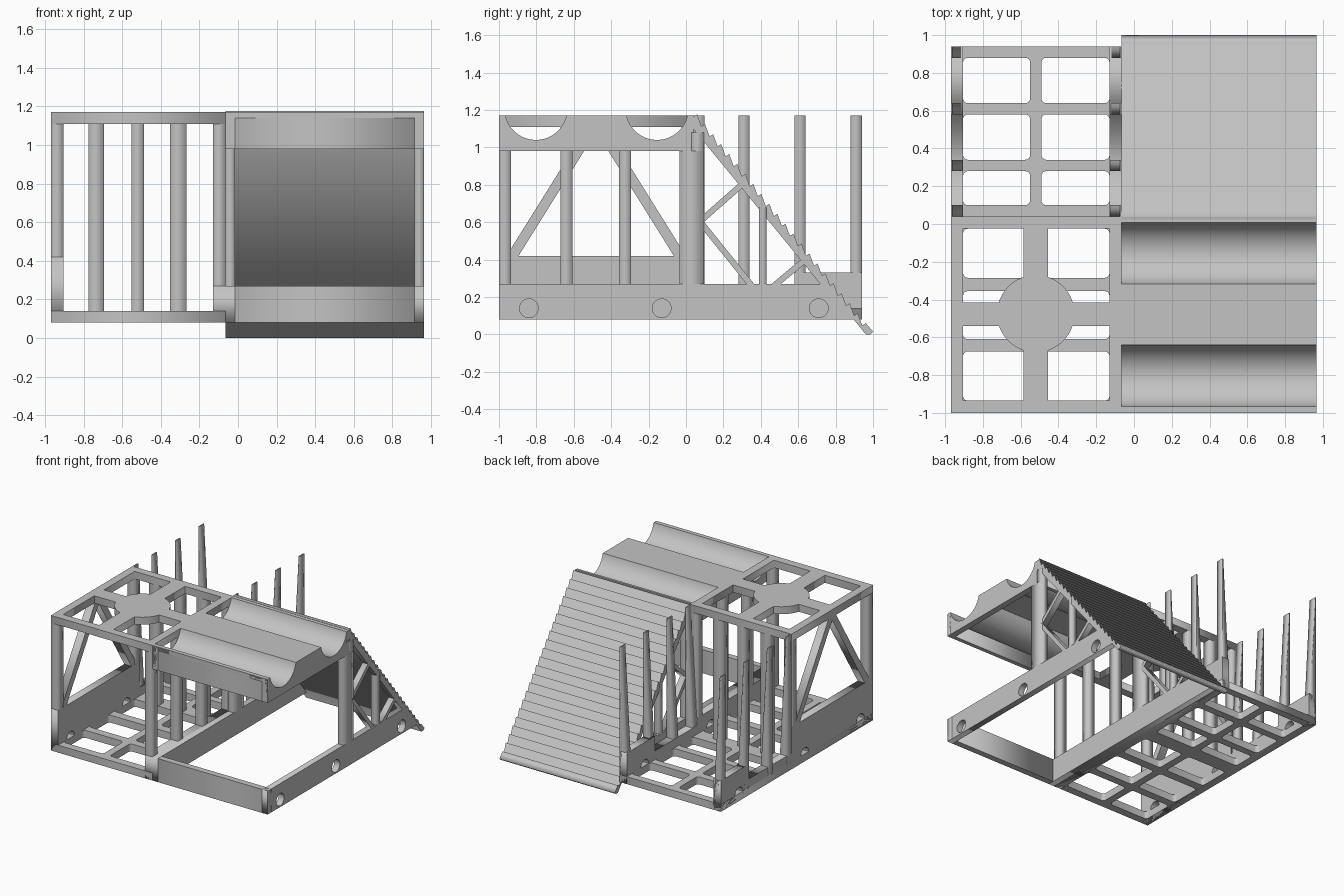
import bpy, math
from mathutils import Matrix

cube = bpy.data.objects.get("Cube")
if cube:
    bpy.data.objects.remove(cube)

grey = bpy.data.materials.new("plain_grey")
grey.use_nodes = True
grey.diffuse_color = (0.55, 0.55, 0.55, 1)
grey.node_tree.nodes["Principled BSDF"].inputs["Base Color"].default_value = (0.55, 0.55, 0.55, 1)

# Local XY profile plane onto world YZ, extruded along world X
SIDE = Matrix(((0, 0, 1, 0), (1, 0, 0, 0), (0, 1, 0, 0), (0, 0, 0, 1)))


def plate(name, loops, lo, hi, side=True):
    """Filled outline with holes, extruded along x (side) or z."""
    cu = bpy.data.curves.new(name, 'CURVE')
    cu.dimensions = '2D'
    cu.fill_mode = 'BOTH'
    cu.extrude = (hi - lo) / 2
    for loop in loops:
        sp = cu.splines.new('POLY')
        sp.points.add(len(loop) - 1)
        for p, (a, b) in zip(sp.points, loop):
            p.co = (a, b, 0, 1)
        sp.use_cyclic_u = True
    tmp = bpy.data.objects.new(name + "_curve", cu)
    bpy.context.collection.objects.link(tmp)
    dg = bpy.context.evaluated_depsgraph_get()
    me = bpy.data.meshes.new_from_object(tmp.evaluated_get(dg))
    bpy.data.objects.remove(tmp)
    me.transform(Matrix.Translation((0, 0, (lo + hi) / 2)))
    if side:
        me.transform(SIDE)
    me.materials.clear()
    me.materials.append(grey)
    ob = bpy.data.objects.new(name, me)
    bpy.context.collection.objects.link(ob)
    return ob


def rect(a0, a1, b0, b1):
    return [(a0, b0), (a1, b0), (a1, b1), (a0, b1)]


def round_rect(a0, a1, b0, b1, r=0.025):
    pts = []
    for i, (a, b) in enumerate([(a1 - r, b1 - r), (a0 + r, b1 - r), (a0 + r, b0 + r), (a1 - r, b0 + r)]):
        for k in range(5):
            t = math.pi / 2 * (i + k / 4)
            pts.append((a + r * math.cos(t), b + r * math.sin(t)))
    return pts


def circle(a, b, r, n=40):
    return [(a + r * math.cos(2 * math.pi * i / n), b + r * math.sin(2 * math.pi * i / n)) for i in range(n)]


def box(name, x0, x1, y0, y1, z0, z1):
    return plate(name, [rect(x0, x1, y0, y1)], z0, z1, side=False)


def bar(name, p, q, width, lo, hi):
    """Straight strut between two points of the side plane."""
    dy, dz = q[0] - p[0], q[1] - p[1]
    s = width / 2 / math.hypot(dy, dz)
    ny, nz = -dz * s, dy * s
    plate(name, [[(p[0] + ny, p[1] + nz), (p[0] - ny, p[1] - nz),
                  (q[0] - ny, q[1] - nz), (q[0] + ny, q[1] + nz)]], lo, hi)


L0, L1, M0, M1, N1, R0, R1 = -0.97, -0.905, -0.13, -0.065, -0.015, 0.915, 0.965
BOT, FLOOR, RAIL, TOP = 0.08, 0.14, 0.27, 1.17
HOLES = (-0.84, -0.13, 0.71)

# Floor grid with rounded openings
rows = [(-0.935, -0.675), (-0.61, -0.355), (-0.285, -0.025), (0.10, 0.28), (0.34, 0.58), (0.64, 0.88)]
cells = [round_rect(x0, x1, y0, y1) for y0, y1 in rows for x0, x1 in ((L1, -0.55), (-0.49, M0))]
plate("floor_grid", [rect(L0, M1, -1, 0.94)] + cells, BOT, FLOOR, side=False)

# Roof frame: rim, cross bars and centre disc
plate("roof_rim", [rect(L0, M1, -1, 0.04), rect(L1, M0, -0.935, -0.025)], 1.11, TOP, side=False)
box("roof_bar_long", -0.585, -0.455, -0.94, -0.02, 1.11, TOP)
box("roof_bar_cross", L1 - 0.005, M0 + 0.005, -0.54, -0.415, 1.11, TOP)
plate("roof_disc", [circle(-0.52, -0.475, 0.205, 64)], 1.11, TOP, side=False)

# Side walls of the frame and the rear tray
for name, x0, x1, h in (("outer", L0, L1, 0.42), ("middle", M0, M1, RAIL)):
    outline = [(-1, BOT), (0.94, BOT), (0.94, 0.33), (0.58, 0.33), (0.58, 0.21), (0.04, 0.21), (0.04, h), (-1, h)]
    plate(name + "_wall", [outline] + [circle(y, FLOOR, 0.05) for y in HOLES], x0, x1)
    for y0, y1 in ((-1, -0.935), (-0.025, 0.04)):
        box(name + "_corner_post", x0, x1, y0, y1, h, 1.11)

# Braces of the outer wall
for s in (-1, 1):
    bar("outer_brace", (-0.48 + s * 0.46, 0.40), (-0.48 + s * 0.01, 1.12), 0.055, L0, L1)

# Uprights of the middle wall and the back bars
for y in (-0.64, -0.325):
    box("middle_post", M0, M1, y - 0.032, y + 0.032, RAIL, 1.11)
for x, w in ((-0.735, 0.08), (-0.52, 0.065), (-0.31, 0.085)):
    box("back_bar", x - w / 2, x + w / 2, -0.025, 0.04, FLOOR, 1.11)

# Tapered stakes, sloping on the inner face
for outer, inner in ((L0, L1), (M1, M0)):
    for y in (0.04, 0.28, 0.58, 0.88):
        ob = box("stake", min(outer, inner), max(outer, inner), y, y + 0.06, FLOOR, TOP)
        for v in ob.data.vertices:
            if v.co.z > 1 and abs(v.co.x - inner) < 0.01:
                v.co.x = outer + (inner - outer) * 0.15

# Lower rails of the bay, cut along the slope
SLOPE = 1.17 / 0.945


def slope_z(y):
    return 1.165 - (y - 0.04) * SLOPE


def slope_y(z):
    return 0.04 + (1.165 - z) / SLOPE


rail = [(-1, BOT), (slope_y(BOT), BOT), (slope_y(RAIL), RAIL), (-1, RAIL)]
plate("bay_rail_right", [rail] + [circle(y, FLOOR, 0.05) for y in HOLES], R0, R1)
plate("bay_rail_middle", [rail], M1, N1)
box("bay_rail_front", M1, R1, -1, -0.95, BOT, RAIL)

# Trusses under the sloping roof
for x0, x1 in ((M1, N1), (R0, R1)):
    box("truss_post", x0, x1, -0.035, 0.095, RAIL, 0.98)
    box("truss_post_top", x0, x1, 0.03, 0.095, 0.97, 1.08)
    box("truss_short_post", x0, x1, 0.39, 0.43, RAIL, 0.68)
    plate("truss_chord", [[(0.03, 1.17), (0.03, 1.11), (slope_y(RAIL) - 0.045, RAIL),
                           (slope_y(RAIL), RAIL)]], x0, x1)
    for p, q in (((0.07, 0.60), (0.32, 0.82)), ((0.07, 0.61), (0.36, 0.25)), ((0.47, 0.26), (0.65, 0.41))):
        bar("truss_brace", p, q, 0.032, x0, x1)

# Ridged sloping roof
teeth = 22
step = 0.945 / teeth
ridge = [(0.03, 1.175)]
for i in range(teeth):
    y = 0.04 + i * step
    ridge += [(y, slope_z(y)), (y + step * 0.45, slope_z(y) + 0.012)]
ridge += [(1.0, 0.015), (0.985, 0.0), (0.962, 0.0), (0.03, 1.14)]
plate("ridged_roof", [ridge], M1, R1)

# Cradle slab with two troughs
R, DEPTH = 0.167, 0.13
top = [(-1, TOP)]
for yc in (-0.8025, -0.155):
    zc = TOP - DEPTH + R
    half = math.acos((R - DEPTH) / R)
    for k in range(33):
        t = -half + 2 * half * k / 32
        top.append((yc + R * math.sin(t), zc - R * math.cos(t)))
top.append((0.04, TOP))
shell = plate("cradle_shell", [top + [(y, z - 0.03) for y, z in reversed(top)]], M1, R1)
ends = [plate("cradle_end", [top + [(0.04, 0.98), (-1, 0.98)]], x0, x1) for x0, x1 in ((M1, N1), (R0, R1))]
box("cradle_front_beam", M1, R1, -1, -0.967, 0.98, TOP)
box("cradle_back_beam", M1, R1, 0.008, 0.04, 0.98, TOP)

# Smooth the curved parts, keeping edges sharp
for ob in bpy.context.scene.objects:
    ob.select_set(False)
for ob in [shell] + ends:
    ob.select_set(True)
bpy.context.view_layer.objects.active = shell
bpy.ops.object.shade_smooth_by_angle(angle=math.radians(30))
